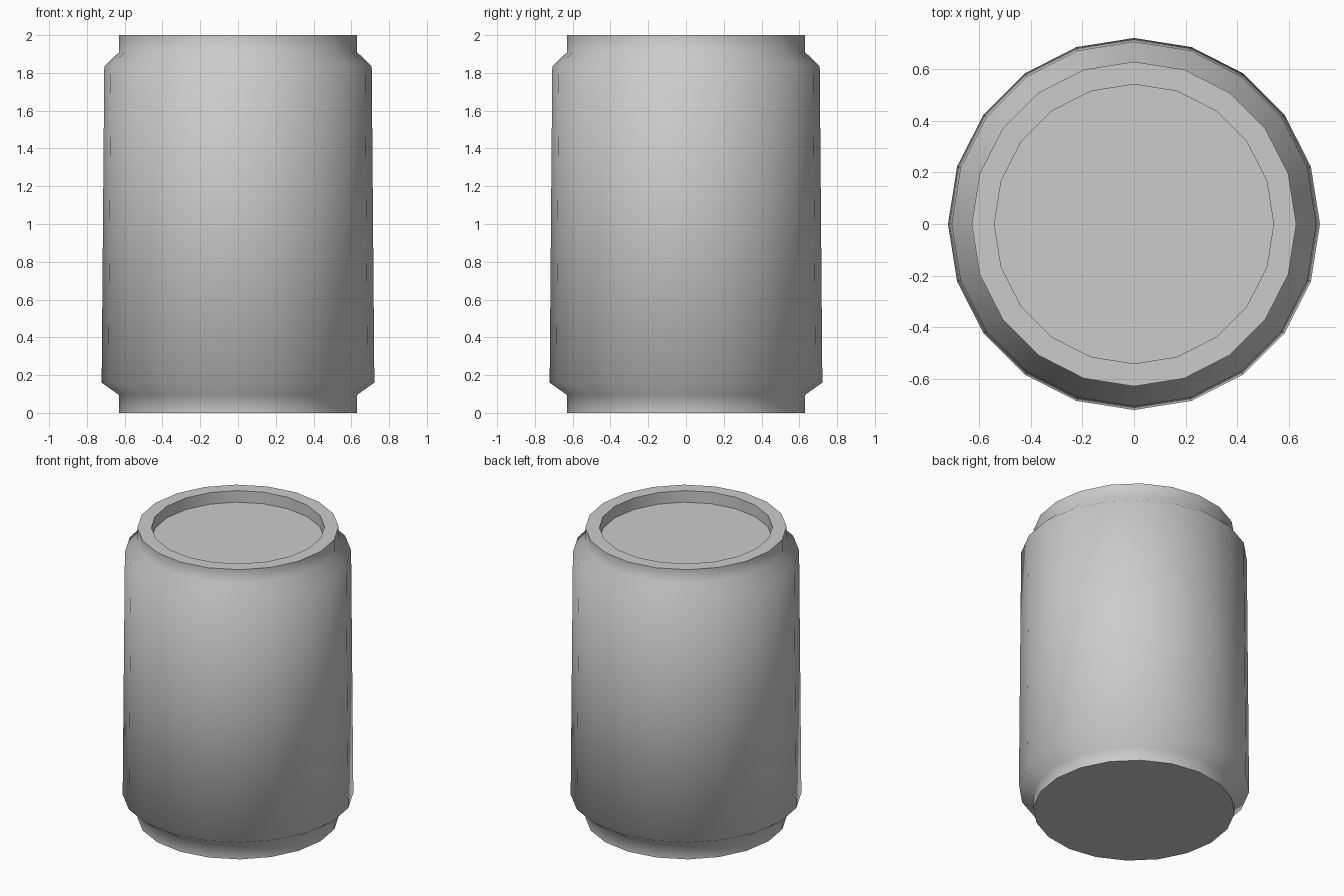
import bpy, bmesh, math

if "Cube" in bpy.data.objects:
    bpy.data.objects.remove(bpy.data.objects["Cube"])

SIDES = 20


def lathe(name, profile):
    """Revolve an (r, z) profile about z, capping both ends with flat n-gons."""
    bm = bmesh.new()
    rings = []
    for r, z in profile:
        rings.append([bm.verts.new((r * math.cos(2 * math.pi * i / SIDES),
                                    r * math.sin(2 * math.pi * i / SIDES), z))
                      for i in range(SIDES)])
    for low, high in zip(rings, rings[1:]):
        for i in range(SIDES):
            j = (i + 1) % SIDES
            bm.faces.new((low[i], low[j], high[j], high[i]))
    bm.faces.new(rings[0][::-1])
    bm.faces.new(rings[-1])
    bmesh.ops.recalc_face_normals(bm, faces=bm.faces[:])
    mesh = bpy.data.meshes.new(name)
    bm.to_mesh(mesh)
    bm.free()
    obj = bpy.data.objects.new(name, mesh)
    bpy.context.collection.objects.link(obj)
    bpy.context.view_layer.objects.active = obj
    obj.select_set(True)
    # shoulders blend smoothly, rims stay sharp
    bpy.ops.object.shade_smooth_by_angle(angle=math.radians(65))
    return obj


# Can: base rim, lower shoulder, tapered wall, upper shoulder, top rim, sunken lid
lathe("can_body", [
    (0.63, 0.0), (0.63, 0.095),
    (0.722, 0.16), (0.708, 1.835),
    (0.63, 1.91), (0.63, 2.0),
    (0.542, 2.0), (0.542, 1.92),
])
